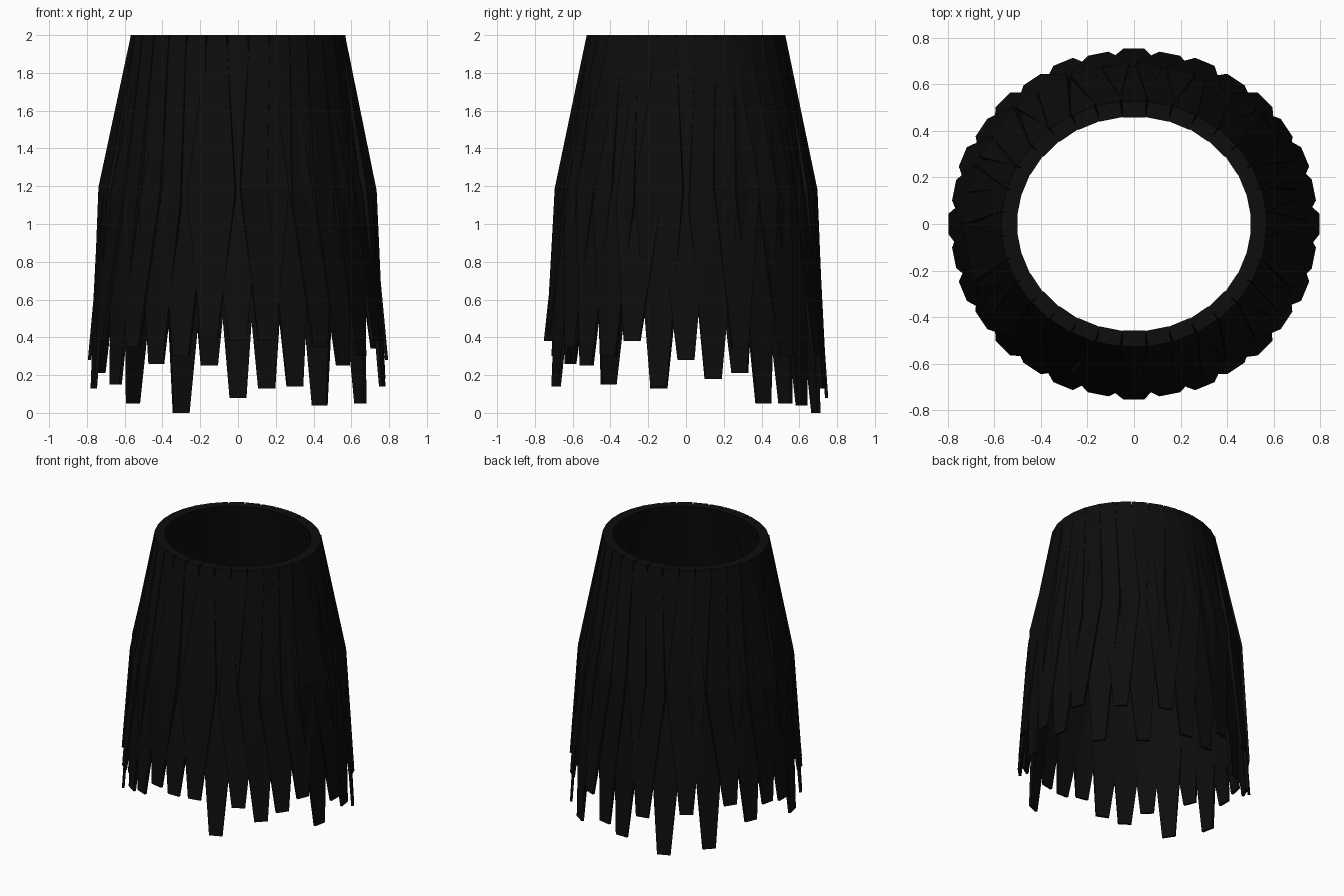
import bpy
import bmesh
import math
import random
from mathutils import Vector

random.seed(4)
cube = bpy.data.objects.get("Cube")
if cube:
    bpy.data.objects.remove(cube)

black = bpy.data.materials.new("soft black")
black.use_nodes = True
COLOUR = (0.004, 0.004, 0.004, 1)
black.diffuse_color = COLOUR
bsdf = black.node_tree.nodes["Principled BSDF"]
bsdf.inputs["Base Color"].default_value = COLOUR

# Height of every strand tip, going round from the back towards the left side
TIPS = [.08, .13, .3, .04, .3, .05, .34, .18, .28, .14, .38, .3, .25, .35, .14, .38,
        .38, .4, .3, .26, .35, .15, .38, .13, .28, .3, .21, .35, .05, .3, 0, .25]
SQUASH = 0.042   # the ring is this much shallower than it is wide


def strand(index, angle, tip):
    """A stiff flat strand: narrow at the waist, wide in the middle, narrow at the tip."""
    out = Vector((math.sin(angle), math.cos(angle), 0))
    side = Vector((math.cos(angle), -math.sin(angle), 0))
    lean = random.uniform(-0.02, 0.02)
    lift = 0.008 * (index % 2)
    bend = 1.2 - random.uniform(0, 0.12)
    # height, outer radius, inner radius, width, sideways shift
    rows = [(2.0, 0.568, 0.5, 0.1, 0),
            (bend, 0.717 + lift, 0.69 + lift, 0.26, lean),
            (tip, 0.795 - lift, 0.778 - lift, 0.09, 0)]
    bm = bmesh.new()
    loops = []
    for z, outer, inner, width, shift in rows:
        loop = []
        for radius, s in ((outer, -1), (outer, 1), (inner, 1), (inner, -1)):
            p = Vector((out.x * radius, out.y * (radius - SQUASH), z))
            loop.append(bm.verts.new(p + side * (s * width / 2 + shift)))
        loops.append(loop)
    for a, b in zip(loops, loops[1:]):
        for i in range(4):
            j = (i + 1) % 4
            bm.faces.new((a[i], a[j], b[j], b[i]))
    bm.faces.new(loops[0])
    bm.faces.new(loops[-1])
    bmesh.ops.recalc_face_normals(bm, faces=bm.faces)
    name = f"skirt_strand_{index + 1}"
    mesh = bpy.data.meshes.new(name)
    bm.to_mesh(mesh)
    bm.free()
    mesh.materials.append(black)
    bpy.context.collection.objects.link(bpy.data.objects.new(name, mesh))


# Ring of overlapping strands
for k, tip_height in enumerate(TIPS):
    strand(k, math.tau * k / len(TIPS), tip_height)
